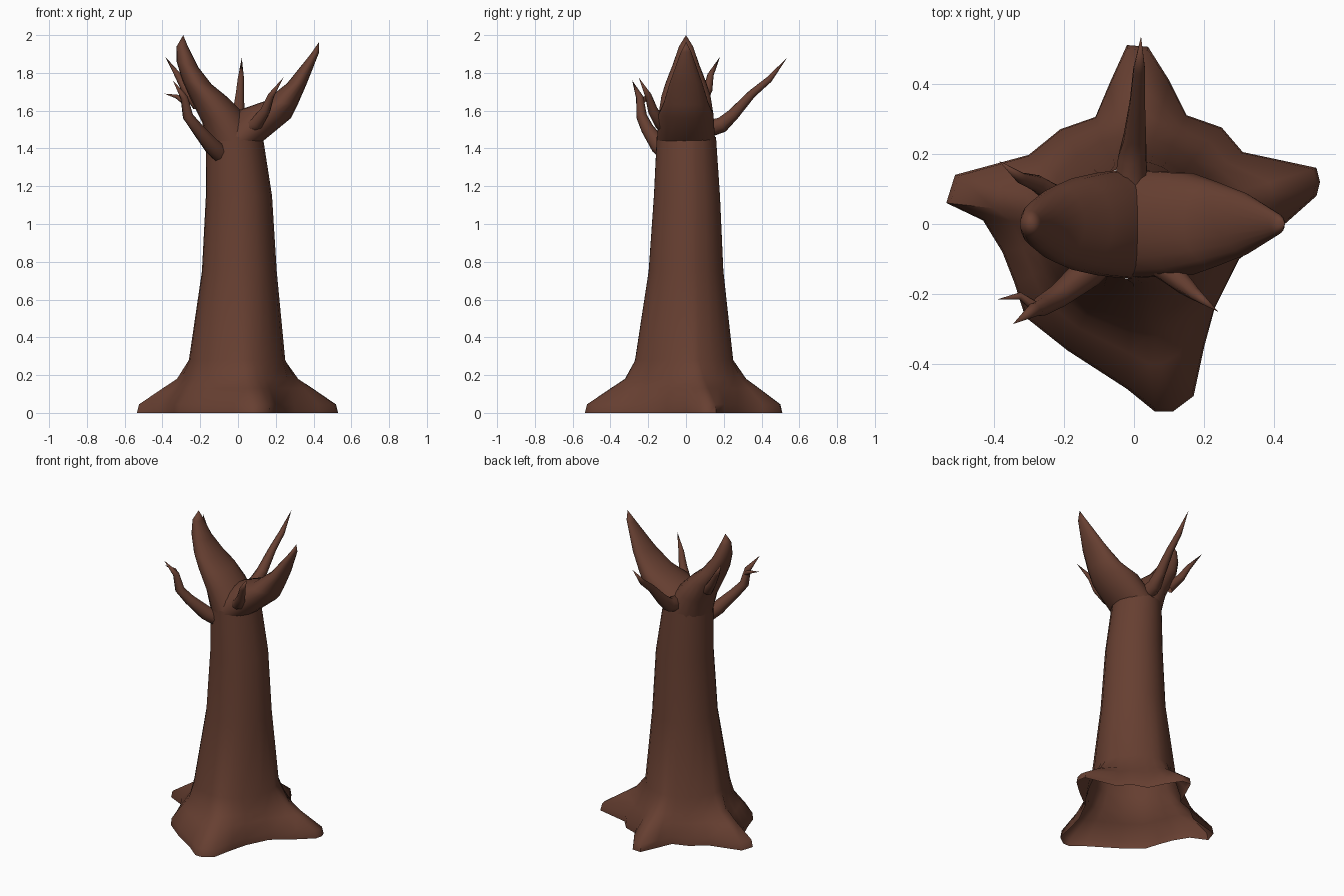
import bpy, bmesh, math
from mathutils import Vector

if "Cube" in bpy.data.objects:
    bpy.data.objects.remove(bpy.data.objects["Cube"])

bark = bpy.data.materials.new("brown bark")
bark.diffuse_color = (0.135, 0.05, 0.031, 1)
bark.use_nodes = True
bark.node_tree.nodes["Principled BSDF"].inputs["Base Color"].default_value = bark.diffuse_color


def loft(name, rings, tip=None, angle=60):
    """Skin a list of equal-length point rings, optionally closed to a tip."""
    bm = bmesh.new()
    vr = [[bm.verts.new(p) for p in r] for r in rings]
    n = len(vr[0])
    for a, b in zip(vr, vr[1:]):
        for i in range(n):
            j = (i + 1) % n
            bm.faces.new((a[i], a[j], b[j], b[i]))
    if tip:
        t = bm.verts.new(tip)
        for i in range(n):
            bm.faces.new((vr[-1][i], vr[-1][(i + 1) % n], t))
    bmesh.ops.recalc_face_normals(bm, faces=bm.faces)
    me = bpy.data.meshes.new(name)
    bm.to_mesh(me)
    bm.free()
    me.materials.append(bark)
    ob = bpy.data.objects.new(name, me)
    bpy.context.collection.objects.link(ob)
    bpy.ops.object.select_all(action='DESELECT')
    ob.select_set(True)
    bpy.context.view_layer.objects.active = ob
    bpy.ops.object.shade_smooth_by_angle(angle=math.radians(angle))
    return ob


# Trunk with spreading roots: ground outline blended into round sections, open below
ground = [(.53, .12), (.52, .16), (.31, .205), (.25, .275), (.15, .31), (.10, .41),
          (.04, .505), (-.02, .51), (-.07, .40), (-.11, .305), (-.21, .27), (-.30, .197),
          (-.51, .14), (-.535, .06), (-.43, .01), (-.375, -.08), (-.34, -.17),
          (-.31, -.265), (-.19, -.36), (-.02, -.47), (.06, -.535), (.11, -.535),
          (.17, -.49), (.20, -.35), (.23, -.24), (.30, -.10), (.43, .0), (.52, .08)]
# height, root amount, centre x, centre y, radius x, radius y
sections = [(0, 1, 0, 0, .26, .26), (.045, .96, 0, 0, .26, .26),
            (.13, .5, 0, 0, .265, .265), (.18, .22, 0, 0, .265, .265),
            (.28, 0, -.005, -.01, .255, .26), (.75, 0, .007, 0, .198, .198),
            (1.15, 0, .005, .005, .175, .175), (1.46, 0, -.018, .002, .15, .157)]
rings = []
for z, k, cx, cy, rx, ry in sections:
    ring = []
    for x, y in ground:
        a = math.atan2(y, x)
        px, py = cx + rx * math.cos(a), cy + ry * math.sin(a)
        ring.append((px + (x - px) * k, py + (y - py) * k, z))
    rings.append(ring)
loft("trunk", rings)


# Forked crown: each section is an ellipse between an outer and an inner edge point
def fork(name, secs, tip, n=18):
    rings = []
    for ox, oz, ix, iz, d in secs:
        c = Vector(((ox + ix) / 2, 0, (oz + iz) / 2))
        h = Vector(((ox - ix) / 2, 0, (oz - iz) / 2))
        rings.append([c + h * math.cos(t) + Vector((0, d * math.sin(t), 0))
                      for t in (2 * math.pi * i / n for i in range(n))])
    loft(name, rings, tip)


fork("right_fork", [(.134, 1.44, -.165, 1.44, .156), (.28, 1.56, .01, 1.605, .147),
                    (.315, 1.63, .14, 1.65, .12), (.365, 1.745, .26, 1.745, .088),
                    (.43, 1.91, .385, 1.9, .03)], (.43, 1e-3, 1.965))
fork("left_fork", [(-.17, 1.44, .13, 1.44, .156), (-.19, 1.54, .01, 1.605, .148),
                   (-.26, 1.68, -.06, 1.675, .132), (-.295, 1.76, -.14, 1.74, .108),
                   (-.325, 1.86, -.21, 1.83, .07), (-.325, 1.94, -.265, 1.94, .038)],
     (-.29, 0, 2.0))


# Bare branches: tapered tubes along a bent path, last point is the tip
def branch(name, path, radii, n=8):
    pts = [Vector(p) for p in path]
    rings = []
    for i, r in enumerate(radii):
        d = (pts[i + 1] - pts[max(i - 1, 0)]).normalized()
        u = d.cross(Vector((.3, .2, 1))).normalized()
        v = d.cross(u)
        rings.append([pts[i] + r * (u * math.cos(t) + v * math.sin(t))
                      for t in (2 * math.pi * k / n for k in range(n))])
    loft(name, rings, pts[-1])


branch("front_left_branch", [(-.09, -.09, 1.37), (-.135, -.14, 1.41), (-.215, -.205, 1.505),
                             (-.265, -.235, 1.57), (-.285, -.245, 1.67),
                             (-.345, -.285, 1.76)], [.05, .046, .034, .029, .02])
branch("front_left_twig", [(-.275, -.24, 1.64), (-.325, -.205, 1.675), (-.39, -.215, 1.69)],
       [.016, .011])
branch("front_right_branch", [(.055, -.10, 1.51), (.10, -.135, 1.535), (.145, -.175, 1.60),
                              (.175, -.2, 1.68), (.24, -.25, 1.775)],
       [.042, .036, .027, .018])
branch("back_left_branch", [(-.21, .07, 1.63), (-.275, .115, 1.71), (-.32, .13, 1.79),
                            (-.385, .18, 1.885)], [.034, .025, .017])
branch("back_branch", [(-.01, .10, 1.50), (-.005, .19, 1.525), (.003, .25, 1.58),
                       (.01, .35, 1.69), (.015, .44, 1.765), (.02, .535, 1.88)],
       [.05, .043, .034, .023, .018])
